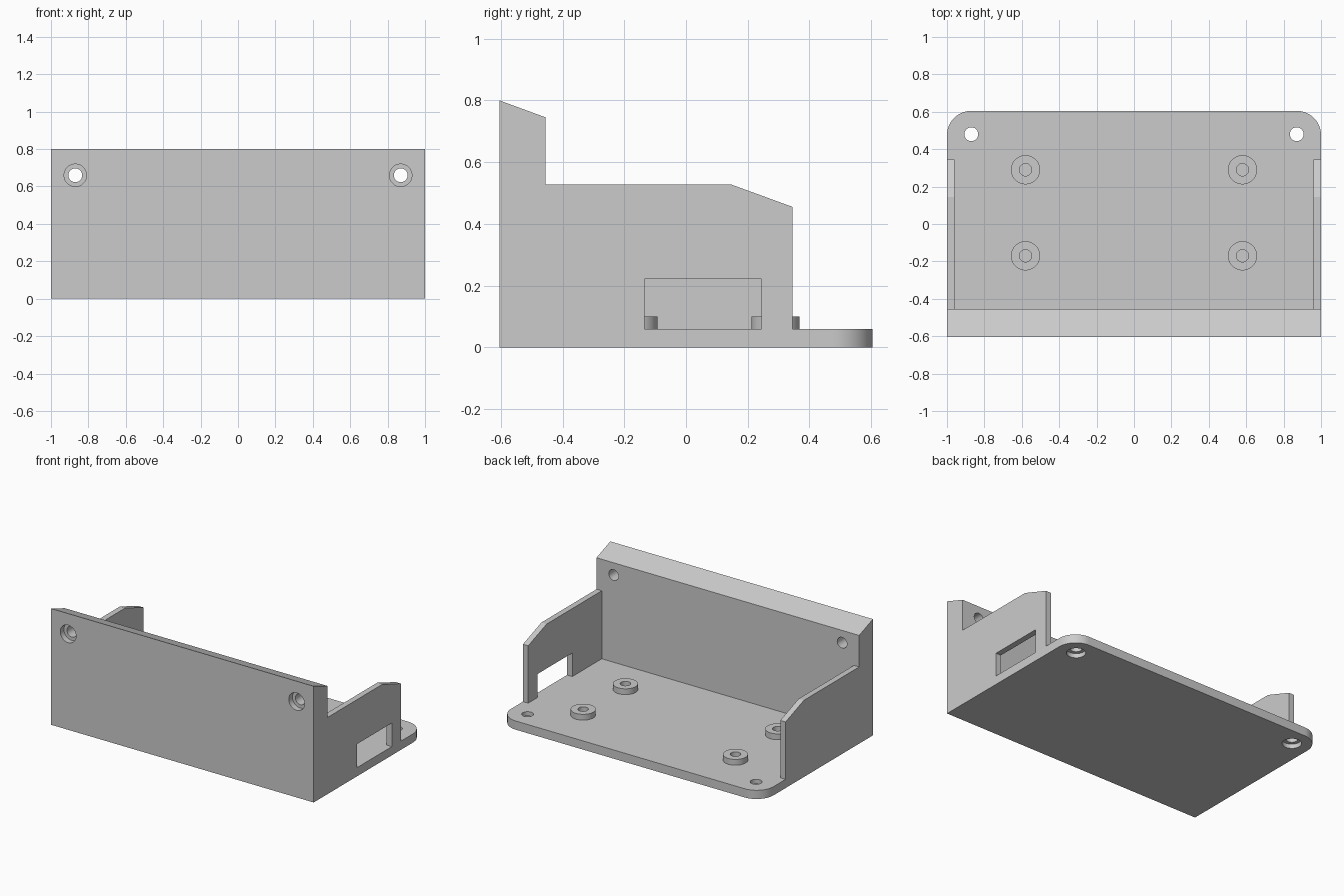
import bpy, bmesh, math
from mathutils import Matrix, Vector

if "Cube" in bpy.data.objects:
    bpy.data.objects.remove(bpy.data.objects["Cube"])

grey = bpy.data.materials.new("plain grey")
grey.diffuse_color = (0.6, 0.6, 0.6, 1)
grey.use_nodes = True
grey.node_tree.nodes["Principled BSDF"].inputs["Base Color"].default_value = grey.diffuse_color


def prism(name, profile, axis, start, end):
    """Extrude a 2D profile: (y, z) along x, or (x, y) along z."""
    bm = bmesh.new()
    place = (lambda p: (start, p[0], p[1])) if axis == "x" else (lambda p: (p[0], p[1], start))
    face = bm.faces.new([bm.verts.new(place(p)) for p in profile])
    out = bmesh.ops.extrude_face_region(bm, geom=[face])
    step = Vector((end - start, 0, 0)) if axis == "x" else Vector((0, 0, end - start))
    bmesh.ops.translate(bm, vec=step, verts=[g for g in out["geom"] if isinstance(g, bmesh.types.BMVert)])
    return finish(name, bm)


def finish(name, bm):
    bmesh.ops.recalc_face_normals(bm, faces=bm.faces)
    mesh = bpy.data.meshes.new(name)
    bm.to_mesh(mesh)
    bm.free()
    mesh.materials.append(grey)
    ob = bpy.data.objects.new(name, mesh)
    bpy.context.collection.objects.link(ob)
    return ob


def cylinder(name, center, radius, depth, along_y=False):
    bm = bmesh.new()
    turn = Matrix.Rotation(math.pi / 2, 4, "X") if along_y else Matrix()
    bmesh.ops.create_cone(bm, cap_ends=True, segments=48, radius1=radius, radius2=radius,
                          depth=depth, matrix=Matrix.Translation(center) @ turn)
    return finish(name, bm)


def cut(target, cutter):
    cutter.hide_render = True
    mod = target.modifiers.new("cut", "BOOLEAN")
    mod.operation = "DIFFERENCE"
    mod.solver = "EXACT"
    mod.object = cutter
    bpy.context.view_layer.objects.active = target
    bpy.ops.object.modifier_apply(modifier=mod.name)
    bpy.data.objects.remove(cutter)


def smooth(ob):
    bpy.ops.object.select_all(action="DESELECT")
    ob.select_set(True)
    bpy.context.view_layer.objects.active = ob
    bpy.ops.object.shade_smooth_by_angle(angle=math.radians(30))


# Base plate with two rounded rear corners
R = 0.13
outline = [(-1, -0.455), (1, -0.455)]
for cx, a0 in ((1 - R, 0), (-1 + R, 90)):
    for i in range(17):
        a = math.radians(a0 + 90 * i / 16)
        outline.append((cx + R * math.cos(a), 0.605 - R + R * math.sin(a)))
base = prism("base_plate", outline, "z", 0, 0.06)

# Thick front wall with a sloped top
wall = prism("front_wall", [(-0.605, 0), (-0.455, 0), (-0.455, 0.745), (-0.605, 0.8)], "x", -1, 1)

for s in (-1, 1):
    # Counterbored screw holes in the plate and the wall
    cut(base, cylinder("hole", (s * 0.87, 0.48, 0.03), 0.037, 0.2))
    cut(base, cylinder("bore", (s * 0.87, 0.48, 0), 0.06, 0.06))
    cut(wall, cylinder("hole", (s * 0.87, -0.53, 0.66), 0.037, 0.4, True))
    cut(wall, cylinder("bore", (s * 0.87, -0.605, 0.66), 0.06, 0.08, True))
    # Enclosed disc pockets just behind the front face
    for x, z in ((0.70, 0.645), (0.84, 0.165)):
        cut(wall, cylinder("pocket", (s * x, -0.565, z), 0.062, 0.06, True))

# Side walls; only the right one has a rectangular opening at plate level
bottom_plain = [(-0.455, 0.06), (0.345, 0.06)]
bottom_open = [(-0.455, 0.06), (-0.135, 0.06), (-0.135, 0.222), (0.245, 0.222),
               (0.245, 0.06), (0.345, 0.06)]
top = [(0.345, 0.455), (0.145, 0.528), (-0.455, 0.528)]
prism("left_side_wall", bottom_plain + top, "x", -1, -0.96)
prism("right_side_wall", bottom_open + top, "x", 0.96, 1)

# Four round standoffs with screw holes
for x in (-0.58, 0.58):
    for y in (-0.17, 0.29):
        post = cylinder("standoff", (x, y, 0.08), 0.078, 0.04)
        cut(post, cylinder("hole", (x, y, 0.08), 0.033, 0.2))
        smooth(post)

smooth(base)
smooth(wall)
